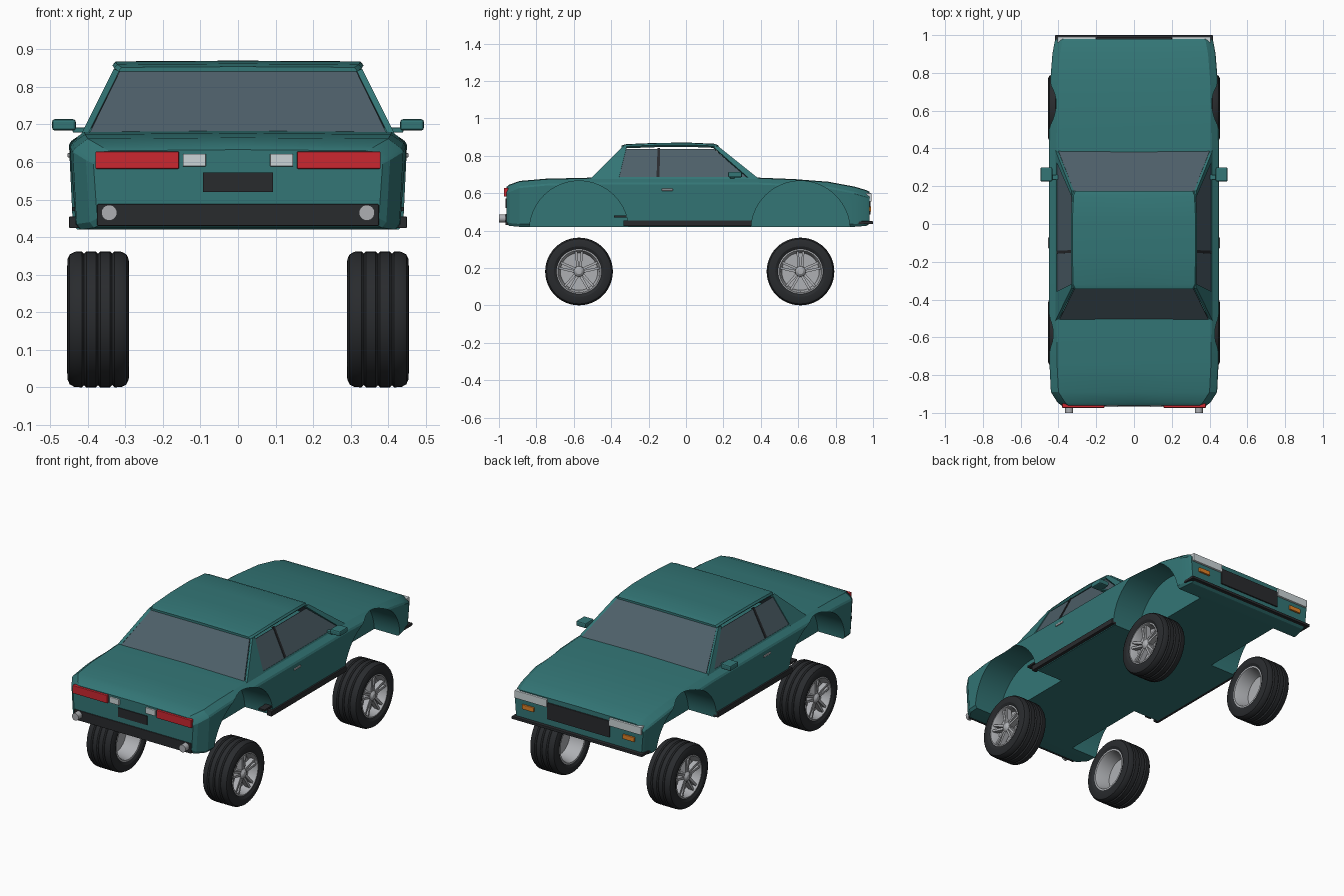
import bpy, bmesh, math
from mathutils import Vector

if "Cube" in bpy.data.objects:
    bpy.data.objects.remove(bpy.data.objects["Cube"])


def mat(name, r, g, b):
    m = bpy.data.materials.new(name)
    m.diffuse_color = (r, g, b, 1)
    m.use_nodes = True
    m.node_tree.nodes["Principled BSDF"].inputs["Base Color"].default_value = m.diffuse_color
    return m


TEAL = mat("teal_paint", .033, .18, .18)
GLASS = mat("tinted_glass", .075, .115, .14)
DARK = mat("black_trim", .022, .024, .027)
RED = mat("red_lens", .6, .02, .03)
AMBER = mat("amber_lens", .75, .22, .02)
WHITE = mat("clear_lens", .6, .66, .68)
METAL = mat("bright_metal", .42, .43, .45)


def make(name, bm, material, mirror=False, bevel=0, smooth=30, loc=(0, 0, 0)):
    bmesh.ops.recalc_face_normals(bm, faces=bm.faces)
    me = bpy.data.meshes.new(name)
    bm.to_mesh(me)
    bm.free()
    me.materials.append(material)
    ob = bpy.data.objects.new(name, me)
    bpy.context.collection.objects.link(ob)
    ob.location = loc
    bpy.ops.object.select_all(action='DESELECT')
    ob.select_set(True)
    bpy.context.view_layer.objects.active = ob
    if smooth:
        bpy.ops.object.shade_smooth_by_angle(angle=math.radians(smooth))
    if bevel:
        b = ob.modifiers.new("bevel", 'BEVEL')
        b.width, b.segments = bevel, 2
    if mirror:
        ob.modifiers.new("mirror", 'MIRROR')
    return ob


def loft(bm, rings, caps=True, closed=False):
    vs = [[bm.verts.new(p) for p in r] for r in rings]
    n = len(vs[0])
    for k in range(len(vs) if closed else len(vs) - 1):
        a, b = vs[k], vs[(k + 1) % len(vs)]
        for i in range(n):
            j = (i + 1) % n
            bm.faces.new((a[i], a[j], b[j], b[i]))
    if caps and not closed:
        bm.faces.new(vs[0])
        bm.faces.new(vs[-1])


def box(name, x, y, z, material, mirror=False, bevel=.003):
    bm = bmesh.new()
    loft(bm, [[(a, b, c) for a, b in ((x[0], y[0]), (x[1], y[0]), (x[1], y[1]), (x[0], y[1]))] for c in z])
    return make(name, bm, material, mirror, bevel, 0)


def panel(name, pts, material, thick=.008, mirror=False):
    # flat sheet, thickened both ways along its normal
    p = [Vector(q) for q in pts]
    n = (p[1] - p[0]).cross(p[2] - p[0]).normalized() * thick / 2
    bm = bmesh.new()
    loft(bm, [[q - n for q in p], [q + n for q in p]])
    return make(name, bm, material, mirror, 0, 0)


def lathe(name, profile, material, loc, closed=False, seg=48):
    # profile of (x, radius) spun round the axle
    bm = bmesh.new()
    ang = [2 * math.pi * i / seg for i in range(seg)]
    loft(bm, [[(x, r * math.cos(a), r * math.sin(a)) for a in ang] for x, r in profile], True, closed)
    return make(name, bm, material, True, 0, 30, loc)


# Body shell: cross-sections along the length
stations = [(-.96, .385, .435, .605, .63), (-.945, .405, .425, .615, .642), (-.89, .44, .42, .637, .662),
            (-.75, .447, .42, .65, .674), (-.5, .45, .42, .656, .68), (.38, .45, .42, .656, .68),
            (.58, .448, .42, .648, .672), (.76, .443, .42, .635, .658), (.9, .432, .42, .607, .632),
            (.965, .42, .425, .588, .613), (.98, .412, .435, .58, .605)]
rings = []
for y, w, zb, zs, zt in stations:
    half = [(w - .022, zb), (w - .01, zb + .015), (w, zs - .01), (w - .006, zs), (w - .04, zt)]
    rings.append([(x, y, z) for x, z in half] + [(0, y, zt + .003)] + [(-x, y, z) for x, z in half[::-1]])
bm = bmesh.new()
loft(bm, rings)
body = make("car_body", bm, TEAL, smooth=0)

# Wheel wells cut into the body
AXLES = {"rear": -.572, "front": .612}
for y in AXLES.values():
    for s in (-1, 1):
        bpy.ops.mesh.primitive_cylinder_add(vertices=64, radius=.265, depth=.3,
                                            location=(s * .41, y, .4), rotation=(0, math.pi / 2, 0))
        cutter = bpy.context.object
        cutter.hide_render = True
        b = body.modifiers.new("well", 'BOOLEAN')
        b.operation, b.object, b.solver = 'DIFFERENCE', cutter, 'EXACT'
        bpy.context.view_layer.objects.active = body
        bpy.ops.object.modifier_apply(modifier=b.name)
        bpy.data.objects.remove(cutter)
bpy.ops.object.select_all(action='DESELECT')
body.select_set(True)
bpy.context.view_layer.objects.active = body
bpy.ops.object.shade_smooth_by_angle(angle=math.radians(20))

# Roof slab with a shallow crown
bm = bmesh.new()
loft(bm, [[(-w + .01, y, zb), (w - .01, y, zb), (w, y, zt - .01), (w - .008, y, zt), (0, y, zt + .002),
           (-w + .008, y, zt), (-w, y, zt - .01)]
          for y, w, zb, zt in ((-.345, .318, .836, .852), (-.32, .33, .84, .86), (-.15, .334, .846, .867),
                               (.02, .334, .847, .868), (.15, .328, .842, .862), (.175, .318, .836, .853))])
make("roof", bm, TEAL, smooth=30)


def side(y, z, out=0):
    # point on the inward-leaning cabin side
    return (.408 - (z - .675) / .165 * .082 + out, y, z)


# Windows
panel("windshield", [(-.4, .385, .675), (.4, .385, .675), (.315, .165, .845), (-.315, .165, .845)], GLASS)
panel("rear_window", [(-.395, -.505, .675), (.395, -.505, .675), (.312, -.335, .845), (-.312, -.335, .845)], GLASS)
panel("side_window", [side(-.37, .675), side(.335, .675), side(.15, .834), side(-.32, .834)], GLASS, .006, True)

# Roof pillars
panel("rear_pillar", [side(-.512, .673), side(-.36, .673), side(-.318, .845), side(-.338, .845)], TEAL, .016, True)
panel("front_pillar", [side(.34, .673), side(.39, .673), side(.175, .845), side(.145, .845)], TEAL, .016, True)
panel("door_pillar", [side(-.158, .675), side(-.142, .675), side(-.138, .84), side(-.152, .84)], DARK, .012, True)
panel("window_sill", [side(-.37, .672), side(.35, .672), side(.345, .682), side(-.37, .682)], TEAL, .014, True)

# Sides: mirrors, handles, skirts, small trim
box("side_mirror", (.432, .495), (.225, .3), (.684, .714), TEAL, True, .007)
box("mirror_arm", (.385, .44), (.235, .26), (.678, .692), TEAL, True)
box("door_handle", (.44, .454), (-.13, -.07), (.612, .624), METAL, True)
box("side_skirt", (.42, .45), (-.335, .35), (.424, .455), DARK, True)
box("well_trim", (.40, .44), (-.385, -.315), (.47, .48), DARK, True, 0)

# Tail: lamps, plate, lower bumper, exhausts
box("tail_lamp", (.157, .38), (-.973, -.95), (.582, .628), RED, True)
box("reverse_lamp", (.085, .147), (-.97, -.95), (.588, .622), WHITE, True)
box("rear_plate", (-.093, .093), (-.965, -.95), (.52, .572), DARK, bevel=0)
box("rear_bumper", (-.375, .375), (-.966, -.94), (.43, .488), DARK)
bm = bmesh.new()
circle = [(.343 + .021 * math.cos(a * math.pi / 12), .465 + .021 * math.sin(a * math.pi / 12)) for a in range(24)]
loft(bm, [[(x, y, z) for x, z in circle] for y in (-1, -.94)])
make("exhaust_tip", bm, METAL, True)

# Nose: lamps, grille, splitter
box("head_lamp", (.2, .405), (.96, .992), (.555, .6), WHITE, True)
box("turn_signal", (.285, .36), (.97, .99), (.502, .528), AMBER, True)
box("grille", (-.2, .2), (.965, .987), (.485, .58), DARK)
box("front_splitter", (-.418, .418), (.9, 1), (.434, .45), DARK)

# Wheels: grooved tyre, dished rim, hub and split spokes
tread = [(.299, .118), (.29, .135), (.291, .16), (.297, .173), (.31, .18)]
for gx in (.335, .3725, .41):
    tread += [(gx - .006, .181), (gx, .175), (gx + .006, .181)]
tread += [(.435, .18), (.448, .173), (.454, .16), (.455, .135), (.446, .118)]
dish = [(.385, .001), (.38, .093), (.31, .106), (.298, .111), (.298, .121), (.447, .121), (.449, .113),
        (.441, .108), (.4, .1), (.397, .001)]
for end, y in AXLES.items():
    at = (0, y, .181)
    lathe(end + "_tyre", tread, DARK, at, True)
    lathe(end + "_rim", dish, METAL, at)
    lathe(end + "_hub", [(.39, .03), (.434, .028), (.44, .022), (.446, .014), (.447, .001)], METAL, at, seg=24)
    bm = bmesh.new()
    for k in range(5):
        for s in (-1, 1):
            a = math.pi / 2 + k * math.tau / 5
            rad, tan = Vector((0, math.cos(a), math.sin(a))), Vector((0, -math.sin(a), math.cos(a)))
            ring = []
            for r, off, w, x0, x1 in ((.018, .007, .007, .40, .434), (.11, .016, .006, .415, .442)):
                ring.append([rad * r + tan * (s * off + d) + Vector((x, 0, 0))
                             for d, x in ((-w, x0), (w, x0), (w, x1), (-w, x1))])
            loft(bm, ring)
    make(end + "_spokes", bm, METAL, True, 0, 0, at)
